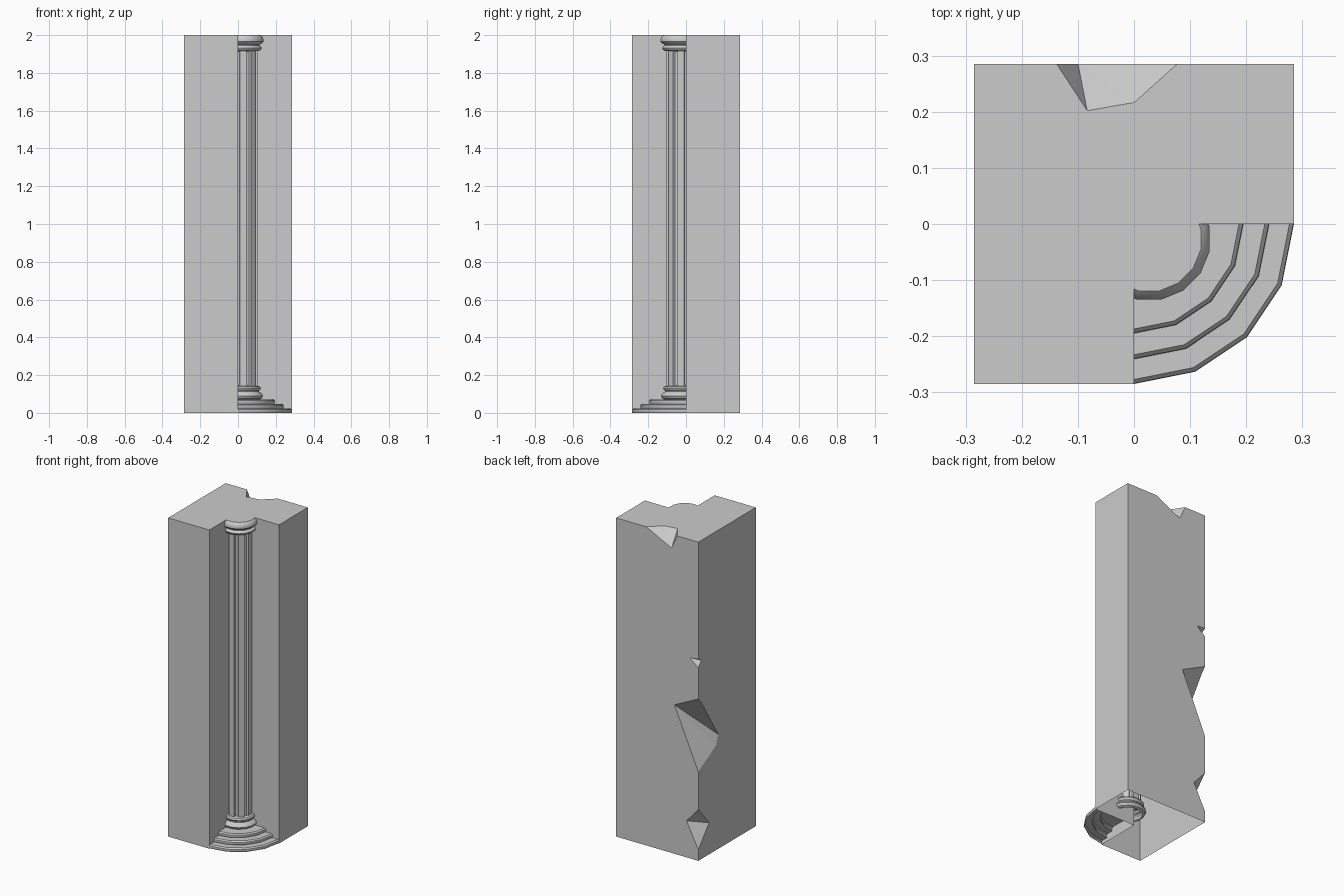
import bpy, bmesh
from math import sin, cos, radians, pi

if "Cube" in bpy.data.objects:
    bpy.data.objects.remove(bpy.data.objects["Cube"])

H, T = 0.285, 2.0          # half width, height
C = 0.027                  # column axis offset into the notch


def finish(name, bm, smooth=False):
    bmesh.ops.recalc_face_normals(bm, faces=bm.faces)
    me = bpy.data.meshes.new(name)
    bm.to_mesh(me)
    bm.free()
    ob = bpy.data.objects.new(name, me)
    bpy.context.collection.objects.link(ob)
    bpy.ops.object.select_all(action='DESELECT')
    bpy.context.view_layer.objects.active = ob
    ob.select_set(True)
    if smooth:
        bpy.ops.object.shade_smooth_by_angle(angle=radians(35))
    return ob


def lathe(name, profile, cx, cy, a0, steps, closed, cap=False):
    """Revolve an (r, z) profile in 22.5 degree steps."""
    bm = bmesh.new()
    cols = []
    for i in range(steps if closed else steps + 1):
        a = radians(a0 + 22.5 * i)
        cols.append([bm.verts.new((cx + r * cos(a), cy + r * sin(a), z)) for r, z in profile])
    for i in range(steps):
        p, q = cols[i], cols[(i + 1) % len(cols)]
        for j in range(len(profile) - 1):
            bm.faces.new((p[j], q[j], q[j + 1], p[j + 1]))
    if cap:
        bm.faces.new([c[-1] for c in cols])
    return finish(name, bm, True)


def chip(name, pts):
    """Convex cutter; points on the block's outside are pushed slightly out."""
    bm = bmesh.new()
    for x, y, z in pts:
        bm.verts.new((x - 0.002 if x <= -H else x,
                      y + 0.002 if y >= H else y,
                      z + 0.002 if z >= T else z))
    bmesh.ops.convex_hull(bm, input=bm.verts)
    ob = finish(name, bm)
    ob.hide_render = True
    return ob


# L-shaped wall block
bm = bmesh.new()
outline = [(-H, -H), (0, -H), (0, 0), (H, 0), (H, H), (-H, H)]
base = bm.faces.new([bm.verts.new((x, y, 0)) for x, y in outline])
ext = bmesh.ops.extrude_face_region(bm, geom=[base], use_keep_orig=True)
bmesh.ops.translate(bm, vec=(0, 0, T),
                    verts=[g for g in ext['geom'] if isinstance(g, bmesh.types.BMVert)])
wall = finish("corner_wall", bm)

# broken chips on the top back edge and the back left corner
cutters = [
    chip("top_chip", [(-.14, H, T), (-.083, .2, T), (.003, .215, T), (.083, H, T), (-.1, H, 1.912)]),
    chip("small_chip", [(-H, H, 1.265), (-.222, H, 1.26), (-H, .255, 1.247), (-H, H, 1.208)]),
    chip("large_chip", [(-H, H, 1.019), (-.118, H, .937), (-H, .255, .982), (-H, .085, .716),
                        (-H, .105, .655), (-H, H, .553)]),
    chip("low_chip", [(-H, H, .327), (-.202, H, .23), (-H, .175, .197), (-H, H, .063)]),
]
bpy.context.view_layer.objects.active = wall
for c in cutters:
    m = wall.modifiers.new(c.name, 'BOOLEAN')
    m.operation, m.solver, m.object = 'DIFFERENCE', 'EXACT', c
    bpy.ops.object.modifier_apply(modifier=m.name)
for c in cutters:
    bpy.data.objects.remove(c)

# the wall is hollow and open underneath
bm = bmesh.new()
bm.from_mesh(wall.data)
bmesh.ops.delete(bm, geom=[f for f in bm.faces if all(v.co.z < 1e-4 for v in f.verts)],
                 context='FACES_ONLY')
bm.to_mesh(wall.data)
bm.free()

# quarter-round stepped plinth
steps = []
for i, r in enumerate((.281, .237, .191)):
    z = .024 * i
    steps += [(r, z), (r + .004, z + .008), (r + .003, z + .017), (r - .004, z + .024)]
steps.append((.06, .072))
lathe("plinth_steps", steps, 0, 0, -90, 4, False)

# column base rings
lathe("column_base", [(.085, .07), (.1, .076), (.108, .09), (.1, .104), (.086, .112), (.086, .118),
                      (.093, .123), (.096, .131), (.09, .14), (.07, .144)],
      C, -C, 11.25, 16, True)

# fluted shaft: 8 raised ribs with flat grooves between
bm = bmesh.new()
lo, hi = [], []
for i in range(8):
    for da, r in ((-13, .078), (13, .078), (17, .066), (28, .066)):
        a = radians(45 * i + da)
        x, y = C + r * cos(a), -C + r * sin(a)
        lo.append(bm.verts.new((x, y, .138)))
        hi.append(bm.verts.new((x, y, 1.92)))
for i in range(len(lo)):
    k = (i + 1) % len(lo)
    bm.faces.new((lo[i], lo[k], hi[k], hi[i]))
finish("fluted_shaft", bm)

# capital rings
lathe("capital", [(.066, 1.914), (.088, 1.917), (.098, 1.924), (.101, 1.932), (.096, 1.941),
                  (.088, 1.945), (.088, 1.95), (.1, 1.955), (.109, 1.965), (.11, 1.977),
                  (.105, 1.99), (.094, 2.0)],
      C, -C, 11.25, 16, True, cap=True)
